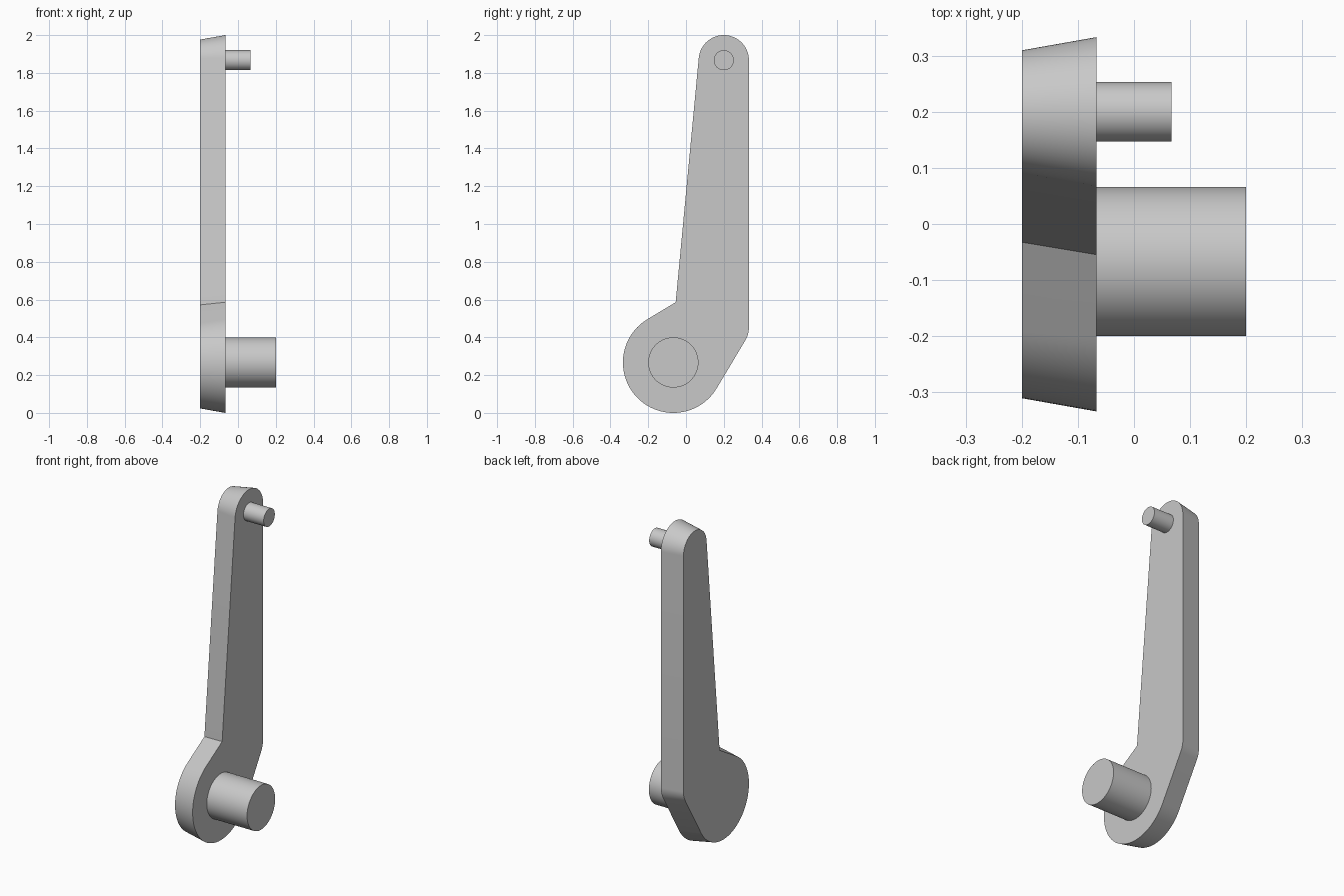
import bpy, bmesh, math
from mathutils import Vector
from mathutils.geometry import intersect_line_line_2d

cube = bpy.data.objects.get("Cube")
if cube:
    bpy.data.objects.remove(cube, do_unlink=True)

# Shared material
grey = bpy.data.materials.new("light_grey")
grey.use_nodes = True
colour = (0.58, 0.58, 0.58, 1)
grey.diffuse_color = colour
grey.node_tree.nodes["Principled BSDF"].inputs["Base Color"].default_value = colour

# Main dimensions, in the y-z plane
HUB, TIP, KNEE = Vector((-0.067, 0.267)), Vector((0.2, 1.867)), Vector((0.2, 0.452))
HUB_R, TIP_R = 0.267, 0.133
BACK, FACE = -0.2, -0.067
DRAFT = 0.0235


def finish(bm, name):
    bmesh.ops.recalc_face_normals(bm, faces=bm.faces)
    mesh = bpy.data.meshes.new(name)
    bm.to_mesh(mesh)
    bm.free()
    mesh.materials.append(grey)
    obj = bpy.data.objects.new(name, mesh)
    bpy.context.collection.objects.link(obj)
    bpy.ops.object.select_all(action='DESELECT')
    obj.select_set(True)
    bpy.context.view_layer.objects.active = obj
    bpy.ops.object.shade_smooth_by_angle(angle=math.radians(20))
    return obj


def arc(centre, radius, start, end, steps):
    angles = [math.radians(start + (end - start) * i / steps) for i in range(steps + 1)]
    return [centre + radius * Vector((math.cos(a), math.sin(a))) for a in angles]


def outline(inset):
    """Lever outline, moved inward evenly by inset."""
    tip = arc(TIP, TIP_R - inset, 0, 174.6, 40)
    hub = arc(HUB, HUB_R - inset, 121, 329, 56)
    knee = arc(KNEE, TIP_R - inset, -31, 0, 8)
    # Inner corner where the straight edge meets the hub shoulder
    down = Vector((-math.sin(math.radians(5.4)), -math.cos(math.radians(5.4))))
    shoulder = Vector((math.cos(math.radians(31)), math.sin(math.radians(31))))
    corner = intersect_line_line_2d(tip[-1], tip[-1] + 2 * down, hub[0], hub[0] + shoulder)
    return tip + [corner] + hub + knee


# Lever arm with drafted sides
bm = bmesh.new()
rings = [[bm.verts.new((x, p[0], p[1])) for p in outline(inset)]
         for x, inset in ((FACE, 0), (BACK, DRAFT))]
bm.faces.new(rings[0])
bm.faces.new(reversed(rings[1]))
count = len(rings[0])
for i in range(count):
    j = (i + 1) % count
    bm.faces.new((rings[0][i], rings[1][i], rings[1][j], rings[0][j]))
finish(bm, "lever_arm")


# Round pins standing on the face of the arm
def pin(name, centre, radius, end):
    bm = bmesh.new()
    ends = [[bm.verts.new((x, p[0], p[1])) for p in arc(centre, radius, 0, 360, 64)[:-1]]
            for x in (FACE - 0.02, end)]
    for ring in ends:
        bm.faces.new(ring)
    for i in range(len(ends[0])):
        bm.faces.new((ends[0][i - 1], ends[0][i], ends[1][i], ends[1][i - 1]))
    finish(bm, name)


pin("pivot_shaft", HUB, 0.133, 0.2)
pin("tip_pin", TIP, 0.053, 0.067)
